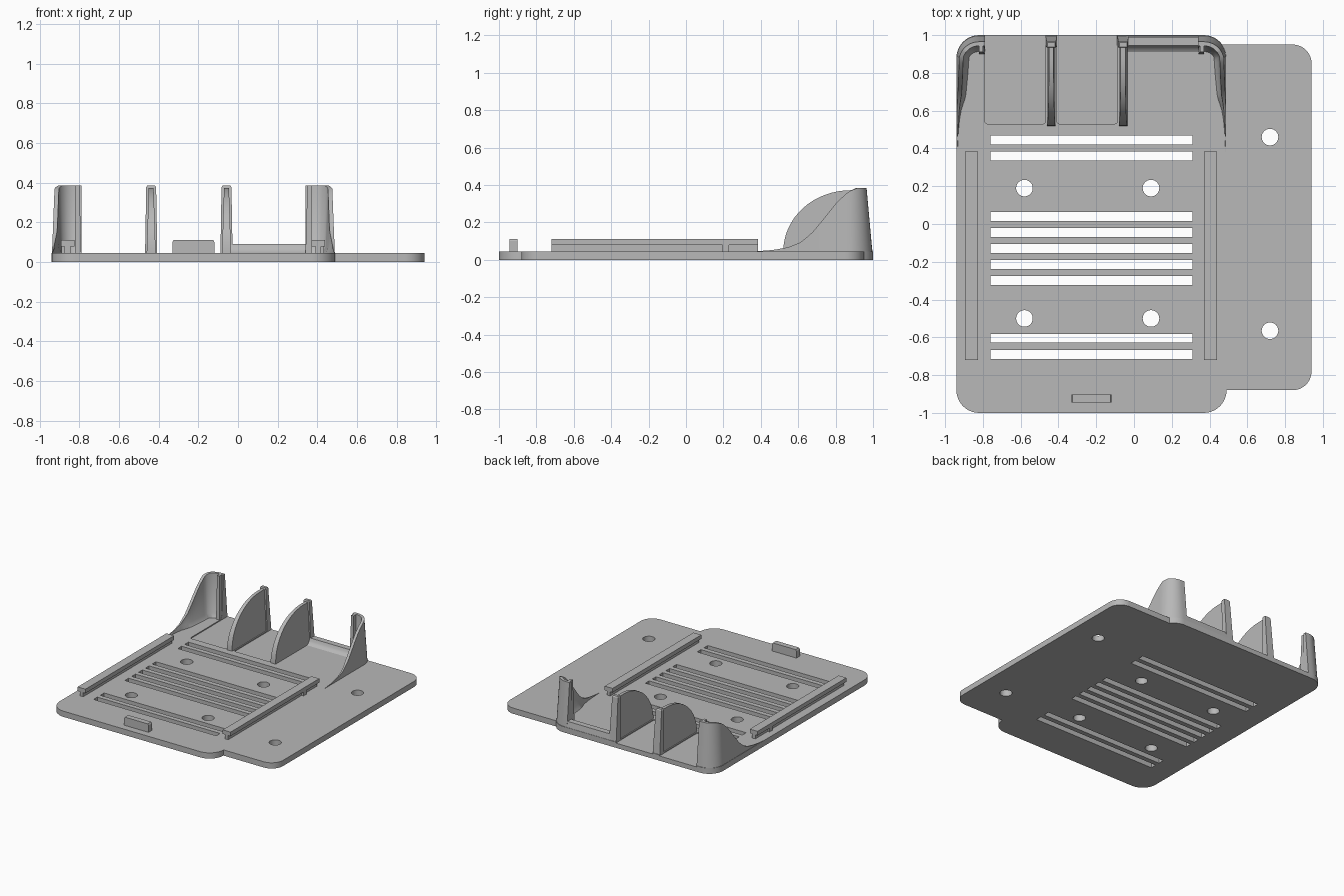
import bpy, bmesh, math
from mathutils import Vector

if "Cube" in bpy.data.objects:
    bpy.data.objects.remove(bpy.data.objects["Cube"])

grey = bpy.data.materials.new("grey plastic")
grey.diffuse_color = (0.48, 0.48, 0.48, 1)
grey.use_nodes = True
grey.node_tree.nodes["Principled BSDF"].inputs["Base Color"].default_value = grey.diffuse_color
T = 0.045          # plate thickness
H = 0.385          # height of the rear posts


def finish(bm, name, smooth=True):
    bmesh.ops.remove_doubles(bm, verts=bm.verts, dist=1e-5)
    bmesh.ops.recalc_face_normals(bm, faces=bm.faces)
    me = bpy.data.meshes.new(name)
    bm.to_mesh(me)
    bm.free()
    ob = bpy.data.objects.new(name, me)
    bpy.context.collection.objects.link(ob)
    me.materials.append(grey)
    if smooth:
        bpy.ops.object.select_all(action='DESELECT')
        ob.select_set(True)
        bpy.context.view_layer.objects.active = ob
        bpy.ops.object.shade_smooth_by_angle(angle=math.radians(30))
    return ob


def loft(bm, rings):
    """Closed solid through matching rings of points, capped at both ends."""
    vs = [[bm.verts.new(p) for p in r] for r in rings]
    n = len(vs[0])
    for a, b in zip(vs, vs[1:]):
        for i in range(n):
            bm.faces.new((a[i], a[(i + 1) % n], b[(i + 1) % n], b[i]))
    bm.faces.new(vs[0])
    bm.faces.new(vs[-1])


def prism(bm, pts, z0, z1):
    loft(bm, [[(x, y, z) for x, y in pts] for z in (z0, z1)])


def box(bm, x0, x1, y0, y1, z0, z1):
    prism(bm, [(x0, y0), (x1, y0), (x1, y1), (x0, y1)], z0, z1)


def arc(cx, cy, r, a0, a1, n=10):
    return [(cx + r * math.cos(math.radians(a0 + (a1 - a0) * i / n)),
             cy + r * math.sin(math.radians(a0 + (a1 - a0) * i / n)))
            for i in range(n + 1)]


# base plate with the wider flange on the right
outline = (arc(-0.82, -0.88, 0.12, 180, 270) + arc(0.37, -0.88, 0.12, 270, 360)
           + arc(0.84, -0.78, 0.10, 270, 360) + arc(0.84, 0.85, 0.10, 0, 90)
           + [(0.467, 0.95)] + arc(0.37, 0.88, 0.12, 36, 90, 6)
           + arc(-0.82, 0.88, 0.12, 90, 180))
bm = bmesh.new()
prism(bm, outline, 0, T)
plate = finish(bm, "base_plate", False)

# cutters: vent slots, screw holes and shallow rear bays
bm = bmesh.new()
for y in (0.445, 0.36, 0.04, -0.045, -0.13, -0.215, -0.30, -0.605, -0.69):
    box(bm, -0.76, 0.31, y - 0.0235, y + 0.0235, -0.1, 0.2)
for x, y in ((-0.58, 0.19), (0.09, 0.19), (-0.58, -0.5), (0.09, -0.5),
             (0.72, 0.46), (0.72, -0.565)):
    prism(bm, arc(x, y, 0.044, 0, 348.75, 31), -0.1, 0.2)
for x0, x1 in ((-0.79, -0.468), (-0.408, -0.088)):
    prism(bm, arc(x0 + 0.015, 0.545, 0.015, 180, 270, 4)
          + arc(x1 - 0.015, 0.545, 0.015, 270, 360, 4)
          + [(x1, 1.1), (x0, 1.1)], T - 0.008, 0.2)
cutter = finish(bm, "plate_cutter", False)
cutter.hide_render = True
cutter.hide_viewport = True
mod = plate.modifiers.new("openings", 'BOOLEAN')
mod.operation = 'DIFFERENCE'
mod.solver = 'EXACT'
mod.object = cutter
bpy.context.view_layer.objects.active = plate
plate.select_set(True)
bpy.ops.object.modifier_apply(modifier=mod.name)
bpy.data.objects.remove(cutter)
bpy.ops.object.shade_smooth_by_angle(angle=math.radians(30))

# side rails with a T-shaped section
for name, cx in (("left_rail", -0.86), ("right_rail", 0.405)):
    bm = bmesh.new()
    section = [(-0.014, T - 0.01), (0.014, T - 0.01), (0.014, 0.078), (0.034, 0.078),
               (0.034, 0.11), (-0.034, 0.11), (-0.034, 0.078), (-0.014, 0.078)]
    loft(bm, [[(cx + x, y, z) for x, z in section] for y in (-0.72, 0.385)])
    s = 1 if cx > 0 else -1
    xa, xb = sorted((cx, cx + s * 0.03))
    box(bm, xa, xb, 0.195, 0.23, T - 0.01, 0.08)
    finish(bm, name)

# front tab
bm = bmesh.new()
loft(bm, [[(-0.225 + sx * w, y, z) for sx, y in
           ((-1, -0.945), (1, -0.945), (1, -0.902), (-1, -0.902))]
          for z, w in ((T - 0.01, 0.106), (0.1, 0.106), (0.11, 0.1))])
finish(bm, "front_tab")

# rear lip with a sloping front fillet
bm = bmesh.new()
prof = [(0.999, T - 0.01), (0.99, 0.09), (0.945, 0.09), (0.938, 0.07),
        (0.928, 0.055), (0.91, T), (0.91, T - 0.01)]
loft(bm, [[(x, y, z) for y, z in prof] for x in (-0.04, 0.34)])
finish(bm, "rear_lip")

# two divider fins, each ending in a taller rear post
for name, cx in (("left_divider", -0.438), ("right_divider", -0.058)):
    bm = bmesh.new()
    curve = [(0.88 - 0.36 * math.cos(a), T + 0.327 * math.sin(a))
             for a in (math.pi / 2 * i / 16 for i in range(17))]
    prof = [(0.52, T - 0.01)] + curve + [(0.95, 0.372), (0.96, T - 0.01)]
    half = lambda z: 0.024 - 0.012 * z / H
    loft(bm, [[(cx + s * half(z), y, z) for y, z in prof] for s in (-1, 1)])
    loft(bm, [[(cx - w, y0, z), (cx + w, y0, z), (cx + w, y1, z), (cx - w, y1, z)]
              for z, w, y0, y1 in ((T - 0.02, 0.031, 0.945, 0.998),
                                   (H - 0.008, 0.025, 0.935, 0.966),
                                   (H, 0.02, 0.938, 0.96))])
    finish(bm, name)


# curved corner walls, sweeping down along the sides
KEYS = [(0.38, 0.046), (0.47, 0.053), (0.55, 0.068), (0.61, 0.092), (0.67, 0.14),
        (0.72, 0.2), (0.8, 0.3), (0.845, 0.345), (0.88, 0.37), (0.93, H), (2, H)]


def wall_height(y):
    for (a, ha), (b, hb) in zip(KEYS, KEYS[1:]):
        if y <= b:
            return ha + (hb - ha) * (y - a) / (b - a)
    return H


def corner_wall(name, to_x):
    # path is laid out for the left corner, to_x places or mirrors it
    path = [((-0.79, 1.0), (0, -1)), ((-0.805, 1.0), (0, -1))]
    for x, y in arc(-0.82, 0.88, 0.12, 90, 180, 14):
        path.append(((x, y), ((-0.82 - x) / 0.12, (0.88 - y) / 0.12)))
    path += [((-0.94, 0.88 - 0.5 * i / 20), (1, 0)) for i in range(1, 21)]
    rings = []
    for (x, y), (nx, ny) in path:
        h = wall_height(y)
        f = (h - T) / (H - T)
        drift = 0.015 + 0.02 * abs(ny)
        wall = 0.004 + 0.018 * min(1, f * 3)
        at = lambda d, z: (to_x(x + nx * d), y + ny * d, z)
        top = drift * h / H
        foot = top + wall + 0.012 * f
        zf = min(h - 0.0005, 0.075)
        rings.append([at(0.002, T - 0.02), at(top, h), at(top + wall, h),
                      at(foot, zf), at(foot + 0.02 * min(1, f * 4), T - 0.003),
                      at(foot + 0.02 * min(1, f * 4), T - 0.02)])
    bm = bmesh.new()
    loft(bm, rings)
    # inward tooth at the free end of the wall
    loft(bm, [[(to_x(a), c, z), (to_x(b), c, z), (to_x(b), d, z), (to_x(a), d, z)]
              for z, a, b, c, d in ((T - 0.02, -0.822, -0.79, 0.9, 0.99),
                                    (H, -0.82, -0.8, 0.91, 0.962))])
    finish(bm, name)


corner_wall("left_corner_wall", lambda x: x)
corner_wall("right_corner_wall", lambda x: -0.45 - x)
